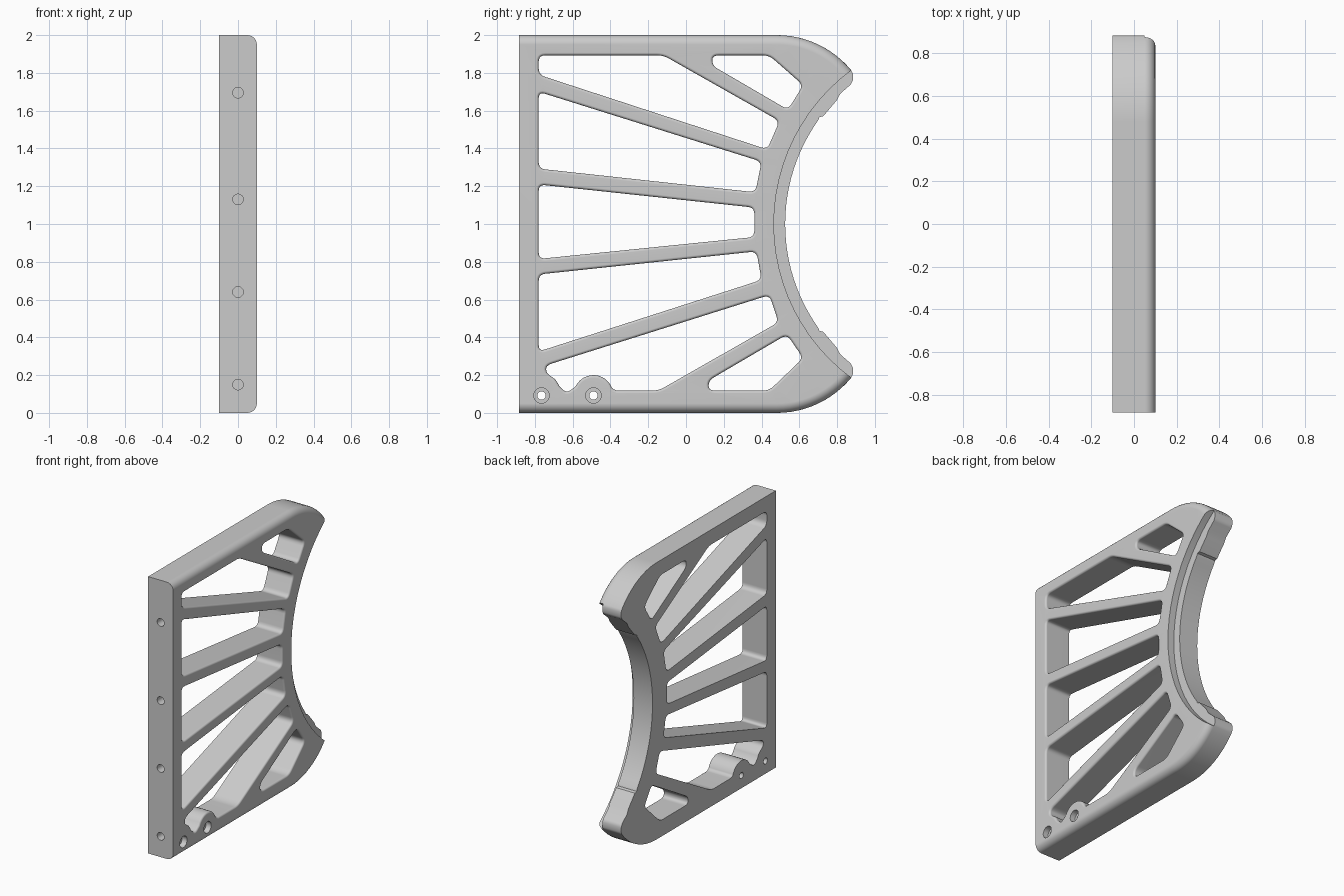
import bpy, bmesh, math
from mathutils import Vector

cube = bpy.data.objects.get("Cube")
if cube:
    bpy.data.objects.remove(cube)

BACK, LEDGE, FRONT = -0.1, 0.05, 0.1     # plate levels along x
EDGE_R, RIM_R = 0.05, 0.014              # fillets of the outer edge and window rims
END = 0.883


def arc(cy, cz, r, a0, a1, n):
    angles = [math.radians(a0 + (a1 - a0) * i / n) for i in range(n + 1)]
    return [Vector((cy + r * math.cos(a), cz + r * math.sin(a))) for a in angles]


def flip(points):
    return [Vector((p.x, 2 - p.y)) for p in reversed(points)]


def rounded(corners, cut=0.035, steps=5):
    """Round every clear corner of a closed polygon."""
    pts = [Vector(c) for c in corners]
    out = []
    for i, p in enumerate(pts):
        a, b = pts[i - 1] - p, pts[(i + 1) % len(pts)] - p
        if a.angle(b) > math.radians(155):
            out.append(p)
            continue
        s = p + a.normalized() * min(cut, a.length * 0.45)
        e = p + b.normalized() * min(cut, b.length * 0.45)
        for k in range(steps + 1):
            t = k / steps
            out.append(s * (1 - t) ** 2 + p * 2 * t * (1 - t) + e * t * t)
    return out


def ccw(pts):
    area = sum(pts[i - 1].cross(p) for i, p in enumerate(pts))
    return pts if area > 0 else pts[::-1]


def offset(pts, dist):
    """Move each edge of a counter-clockwise polygon inward by its own distance."""
    n, out = len(pts), []
    for i, p in enumerate(pts):
        d1 = (p - pts[i - 1]).normalized()
        d2 = (pts[(i + 1) % n] - p).normalized()
        n1, n2 = Vector((-d1.y, d1.x)), Vector((-d2.y, d2.x))
        w1, w2, det = dist[i - 1], dist[i], n1.cross(n2)
        if abs(det) < 1e-4:
            out.append(p + n1 * w1)
        else:
            out.append(p + Vector((w1 * n2.y - w2 * n1.y, n1.x * w2 - n2.x * w1)) / det)
    return out


bm = bmesh.new()


def ring(pts, x):
    return [bm.verts.new((x, p.x, p.y)) for p in pts]


def bridge(a, b):
    for i in range(len(a)):
        bm.faces.new((a[i - 1], a[i], b[i], b[i - 1]))


def cap(rings, x):
    edges = []
    for r in rings:
        for i in range(len(r)):
            e = bm.edges.get((r[i - 1], r[i]))
            edges.append(e or bm.edges.new((r[i - 1], r[i])))
    bmesh.ops.triangle_fill(bm, edges=edges, use_beauty=True, normal=(x, 0, 0))


def fillet(pts, radius, weights, start, steps=6):
    """Stack rings that curve over to the front level; return the last one."""
    prev = start
    for k in range(1, steps + 1):
        t = math.pi / 2 * k / steps
        d = radius * (1 - math.cos(t))
        cur = ring(offset(pts, [w * d for w in weights]), FRONT - radius + radius * math.sin(t))
        bridge(prev, cur)
        prev = cur
    return prev


# Outer outline, the recessed lip along the curved edge, and the stepped tips
low = [Vector((-END, 0))] + arc(0.48, 0.512, 0.512, -90, -39.5, 12)
tip = low[-1]
ang = math.degrees(math.atan2(1 - tip.y, 1.4775 - tip.x))
rad = (tip - Vector((1.4775, 1))).length
lip = arc(1.4775, 1, rad, 180 + ang, 180 - ang, 24)[1:-1]
tip_low = [Vector(p) for p in ((0.883, 0.205), (0.883, 0.24), (0.872, 0.262), (0.817, 0.31),
                               (0.80, 0.343), (0.727, 0.429), (0.706, 0.434))]
inner = tip_low + arc(1.475, 1, 0.95, 215.5, 144.5, 24) + flip(tip_low)
full = low + inner + flip(low)
raised = low + lip + flip(low)

# Window corners between the spokes
boss = [tuple(p) for p in arc(-0.49, 0.095, 0.105, 18, 155, 12)]
windows = [
    [(-0.78, 1.893), (-0.12, 1.893), (0.495, 1.545), (0.43, 1.395), (-0.78, 1.79)],
    [(-0.78, 1.70), (0.40, 1.33), (0.367, 1.168), (-0.78, 1.293)],
    [(-0.78, 1.209), (0.362, 1.087), (0.362, 0.931), (-0.78, 0.815)],
    [(-0.78, 0.733), (0.373, 0.855), (0.40, 0.704), (-0.78, 0.325)],
    [(-0.74, 0.252), (0.442, 0.624), (0.49, 0.48), (-0.145, 0.118), (-0.365, 0.118)] + boss
    + [(-0.632, 0.105), (-0.67, 0.14), (-0.69, 0.178), (-0.74, 0.21)],
    [(0.14, 1.893), (0.44, 1.893), (0.62, 1.735), (0.54, 1.605), (0.14, 1.838)],
    [(0.12, 0.118), (0.44, 0.118), (0.62, 0.29), (0.535, 0.415), (0.12, 0.172)],
]

# Plate walls, lip and filleted outer edge
back_ring, mid_ring = ring(full, BACK), ring(full, LEDGE)
bridge(back_ring, mid_ring)
n = len(low)
weights = [1] * (n - 1) + [0] * (len(lip) + 1) + [1] * (n - 1) + [0]
raised_ring = ring(raised, LEDGE)
front_rings = [fillet(raised, EDGE_R, weights, raised_ring)]
back_rings = [back_ring]
cap([ring([tip] + inner + flip([tip]) + lip[::-1], LEDGE)], 1)

# Window walls with softened rims
for corners in windows:
    pts = ccw(rounded(corners))
    a, b = ring(pts, BACK), ring(pts, FRONT - RIM_R)
    bridge(a, b)
    back_rings.append(a)
    front_rings.append(fillet(pts, RIM_R, [-1] * len(pts), b, 4))

cap(front_rings, 1)
cap(back_rings, -1)
bmesh.ops.remove_doubles(bm, verts=bm.verts, dist=1e-5)
bmesh.ops.recalc_face_normals(bm, faces=bm.faces)
mesh = bpy.data.meshes.new("spoked_bracket")
bm.to_mesh(mesh)
bm.free()
plate = bpy.data.objects.new("spoked_bracket", mesh)
bpy.context.collection.objects.link(plate)

grey = bpy.data.materials.new("plain_grey")
grey.use_nodes = True
colour = (0.6, 0.6, 0.6, 1)
grey.diffuse_color = colour
grey.node_tree.nodes["Principled BSDF"].inputs["Base Color"].default_value = colour
mesh.materials.append(grey)


def drill(name, radius, depth, location, rotation):
    """Cut a round hole centred on the given location."""
    bpy.ops.mesh.primitive_cylinder_add(vertices=32, radius=radius, depth=depth,
                                        location=location, rotation=rotation)
    cutter = bpy.context.object
    cutter.name = name
    cutter.hide_render = True
    cutter.data.materials.append(grey)
    mod = plate.modifiers.new(name, "BOOLEAN")
    mod.operation, mod.solver, mod.object = "DIFFERENCE", "EXACT", cutter
    bpy.context.view_layer.objects.active = plate
    bpy.ops.object.modifier_apply(modifier=name)
    bpy.data.objects.remove(cutter)


# Blind holes in the flat end
for z in (0.15, 0.64, 1.13, 1.695):
    drill("end_hole", 0.028, 0.14, (0, -END, z), (math.pi / 2, 0, 0))
# Counterbored screw holes at the base
for y in (-0.765, -0.49):
    drill("screw_hole", 0.022, 0.5, (0, y, 0.092), (0, math.pi / 2, 0))
    drill("screw_counterbore", 0.041, 0.08, (FRONT, y, 0.092), (0, math.pi / 2, 0))

bpy.ops.object.select_all(action="DESELECT")
plate.select_set(True)
bpy.context.view_layer.objects.active = plate
bpy.ops.object.shade_smooth_by_angle(angle=math.radians(30))
weighted = plate.modifiers.new("even_shading", "WEIGHTED_NORMAL")
weighted.keep_sharp = True
